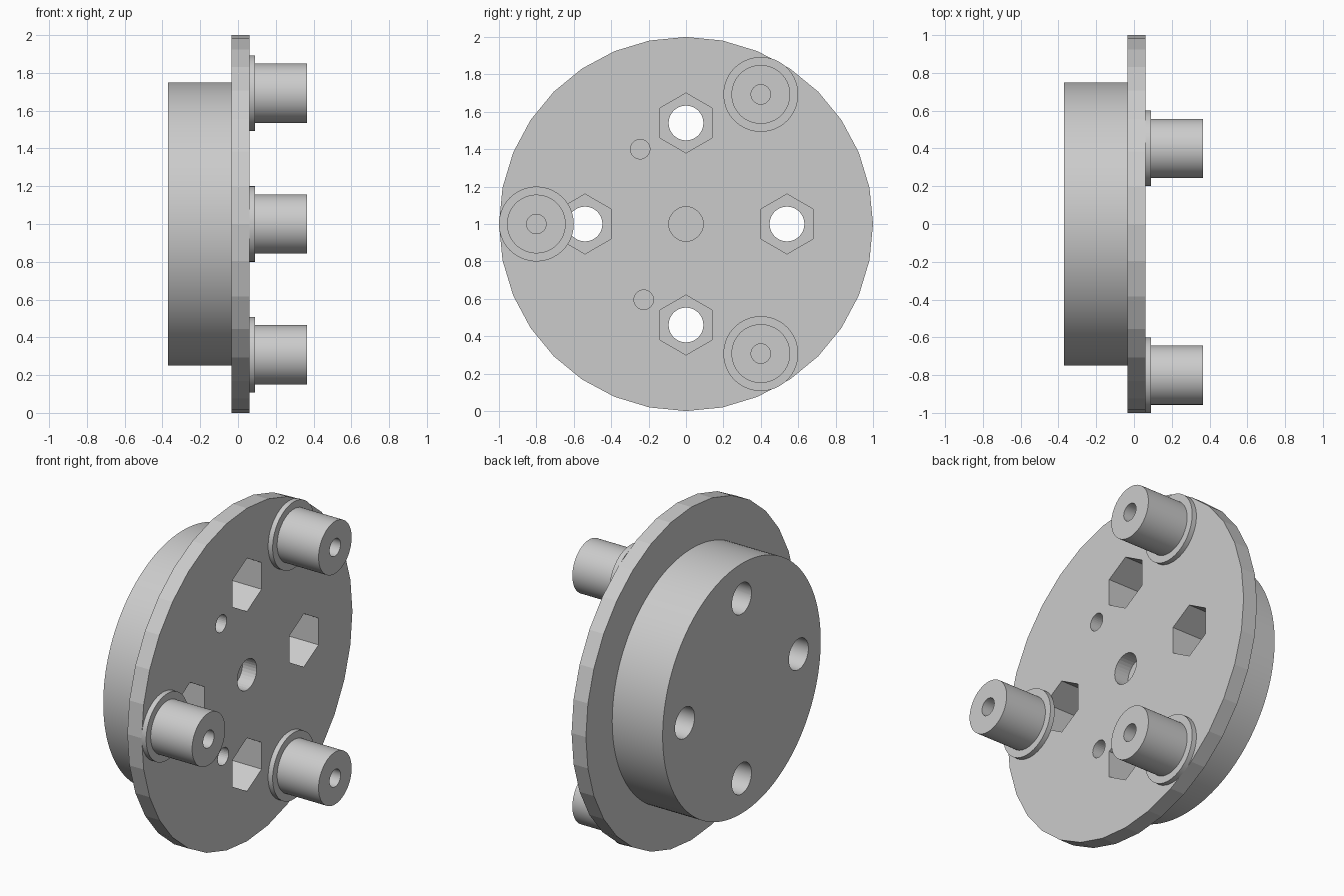
import bpy, bmesh, math
from mathutils import Matrix, Vector

cube = bpy.data.objects.get("Cube")
if cube:
    bpy.data.objects.remove(cube, do_unlink=True)

grey = bpy.data.materials.new("light grey")
grey.use_nodes = True
colour = (0.6, 0.6, 0.6, 1)
grey.diffuse_color = colour
grey.node_tree.nodes["Principled BSDF"].inputs["Base Color"].default_value = colour

CENTRE_Z = 1.0
PLATE_BACK, PLATE_FRONT = -0.035, 0.06
HUB_BACK, POCKET_FLOOR = -0.37, -0.2


def lathe(name, profile, sides, y=0, z=0):
    """Turn a closed (x, radius) profile around the x direction at (y, z)."""
    bm = bmesh.new()
    rings = []
    for i in range(sides):
        a = math.tau * i / sides
        rings.append([bm.verts.new((x, y + r * math.cos(a), CENTRE_Z + z + r * math.sin(a)))
                      for x, r in profile])
    n = len(profile)
    for i in range(sides):
        here, after = rings[i], rings[(i + 1) % sides]
        for j in range(n):
            k = (j + 1) % n
            bm.faces.new((here[j], here[k], after[k], after[j]))
    return finish(name, bm)


def disc(name, x0, x1, radius, sides, y=0, z=0):
    """Solid prism along x."""
    bm = bmesh.new()
    rot = Matrix.Rotation(math.pi / 2, 4, 'Y')
    move = Matrix.Translation(Vector(((x0 + x1) / 2, y, CENTRE_Z + z)))
    bmesh.ops.create_cone(bm, cap_ends=True, segments=sides, radius1=radius,
                          radius2=radius, depth=x1 - x0)
    # put a corner on the y direction
    spin = Matrix.Rotation(math.pi / 2, 4, 'Z')
    bmesh.ops.transform(bm, matrix=move @ rot @ spin, verts=bm.verts)
    return finish(name, bm)


def finish(name, bm):
    bmesh.ops.recalc_face_normals(bm, faces=bm.faces)
    mesh = bpy.data.meshes.new(name)
    bm.to_mesh(mesh)
    bm.free()
    mesh.materials.append(grey)
    obj = bpy.data.objects.new(name, mesh)
    bpy.context.collection.objects.link(obj)
    return obj


def cut(target, cutters):
    bpy.context.view_layer.objects.active = target
    for c in cutters:
        mod = target.modifiers.new("hole", 'BOOLEAN')
        mod.operation, mod.solver, mod.object = 'DIFFERENCE', 'EXACT', c
        bpy.ops.object.modifier_apply(modifier=mod.name)
        bpy.data.objects.remove(c, do_unlink=True)


# Main bodies
plate = disc("plate", PLATE_BACK, PLATE_FRONT, 1.0, 32)
hub = disc("hub", HUB_BACK, PLATE_BACK, 0.75, 128)

# Hexagonal nut pockets with bolt holes out through the back
bolts = [(0.54, 0), (-0.54, 0), (0, 0.54), (0, -0.54)]
for y, z in bolts:
    cut(plate, [disc("pocket_cutter", -0.1, 0.1, 0.16, 6, y, z)])
    cut(hub, [disc("pocket_cutter", POCKET_FLOOR, 0.1, 0.16, 6, y, z),
              disc("bolt_cutter", -0.5, 0.1, 0.093, 32, y, z)])

# Round holes through the plate only
for y, z, r in [(0, 0, 0.092), (-0.245, 0.4, 0.052), (-0.226, -0.405, 0.052)]:
    cut(plate, [disc("drill_cutter", -0.1, 0.1, r, 32, y, z)])

# Three hollow posts, each with a collar
post_profile = [(PLATE_FRONT, 0.052), (PLATE_FRONT, 0.2), (0.09, 0.2),
                (0.09, 0.157), (0.365, 0.157), (0.365, 0.052)]
for i, name in enumerate(("upper_post", "front_post", "lower_post")):
    a = math.radians(60 + 120 * i)
    lathe(name, post_profile, 64, 0.8 * math.cos(a), 0.8 * math.sin(a))

# Soft shading on the finely divided round parts
bpy.ops.object.select_all(action='DESELECT')
for obj in bpy.context.collection.objects:
    if obj.name == "hub" or obj.name.endswith("_post"):
        obj.select_set(True)
        bpy.context.view_layer.objects.active = obj
bpy.ops.object.shade_smooth_by_angle(angle=math.radians(30))
